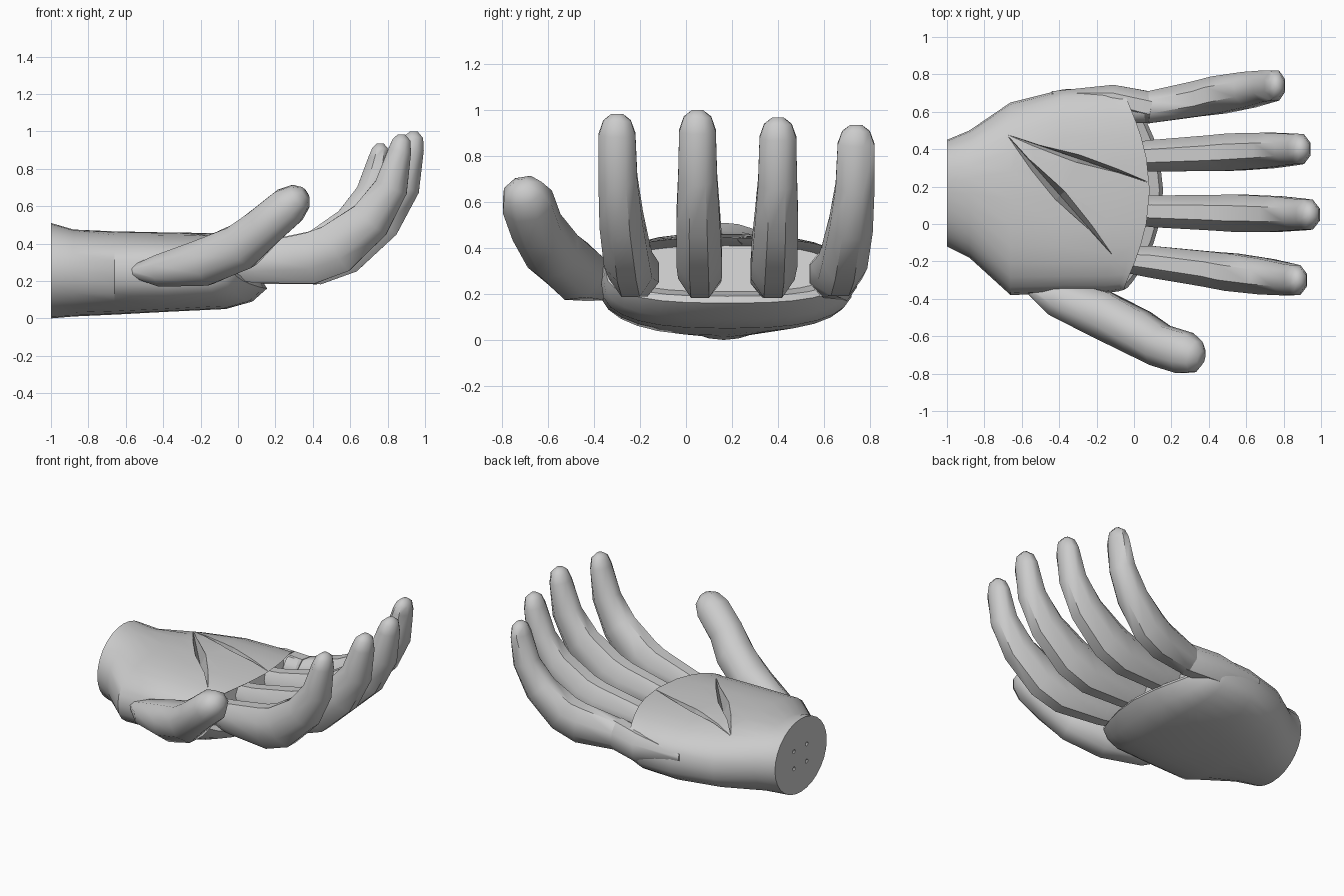
import bpy, bmesh, math
from mathutils import Vector

cube = bpy.data.objects.get("Cube")
if cube:
    bpy.data.objects.remove(cube)

grey = bpy.data.materials.new("plain grey")
grey.use_nodes = True
grey.diffuse_color = (0.6, 0.6, 0.6, 1)
grey.node_tree.nodes["Principled BSDF"].inputs["Base Color"].default_value = (0.6, 0.6, 0.6, 1)


def loft(name, rings, angle=30):
    """Skin a list of equal closed rings and cap both ends."""
    bm = bmesh.new()
    rows = [[bm.verts.new(p) for p in ring] for ring in rings]
    n = len(rows[0])
    for a, b in zip(rows, rows[1:]):
        for i in range(n):
            j = (i + 1) % n
            bm.faces.new((a[i], a[j], b[j], b[i]))
    bm.faces.new(rows[0])
    bm.faces.new(rows[-1])
    bmesh.ops.recalc_face_normals(bm, faces=bm.faces)
    mesh = bpy.data.meshes.new(name)
    bm.to_mesh(mesh)
    bm.free()
    obj = bpy.data.objects.new(name, mesh)
    bpy.context.collection.objects.link(obj)
    mesh.materials.append(grey)
    bpy.ops.object.select_all(action="DESELECT")
    obj.select_set(True)
    bpy.context.view_layer.objects.active = obj
    if angle:
        bpy.ops.object.shade_smooth_by_angle(angle=math.radians(angle))
    return obj


def palm_ring(x, y0, y1, z0, z1, bend=0, power=2.7, n=28):
    """Rounded-box section whose sides sweep back by bend."""
    yc, zc, ry, rz = (y0 + y1) / 2, (z0 + z1) / 2, (y1 - y0) / 2, (z1 - z0) / 2
    ring = []
    for i in range(n):
        a = math.tau * i / n
        c, s = math.cos(a), math.sin(a)
        dy = math.copysign(abs(c) ** (2 / power), c) * ry
        dz = math.copysign(abs(s) ** (2 / power), s) * rz
        ring.append((x - bend * dy * dy - 0.06 * bend * s, yc + dy, zc + dz))
    return ring


def digit(name, path, sides=8):
    """Tapered limb along (centre, width, depth) stations."""
    rings = []
    pts = [Vector(p[0]) for p in path]
    for i, (_, w, d) in enumerate(path):
        t = (pts[min(i + 1, len(pts) - 1)] - pts[max(i - 1, 0)]).normalized()
        side = Vector((0, 1, 0))
        side = (side - t * side.dot(t)).normalized()
        up = t.cross(side)
        ring = []
        for k in range(sides):
            a = math.tau * (k + 0.5) / sides
            ring.append(pts[i] + side * math.cos(a) * w * 0.54 + up * math.sin(a) * d * 0.54)
        rings.append(ring)
    return loft(name, rings, 48)


# Palm and wrist, closed by a shallow hollow where the fingers come out
palm = loft("palm", [
    palm_ring(-1, -0.12, 0.45, 0, 0.51, power=2),
    palm_ring(-0.88, -0.18, 0.5, 0.01, 0.475, power=2.1),
    palm_ring(-0.66, -0.38, 0.65, 0.02, 0.465, power=2.4),
    palm_ring(-0.38, -0.37, 0.72, 0.035, 0.46),
    palm_ring(-0.08, -0.37, 0.73, 0.05, 0.455, 0.25),
    palm_ring(0.05, -0.36, 0.72, 0.09, 0.45, 0.45),
    palm_ring(0.12, -0.35, 0.71, 0.16, 0.445, 0.6),
    palm_ring(0.1, -0.32, 0.68, 0.19, 0.43, 0.6),
    palm_ring(0.03, -0.28, 0.63, 0.21, 0.41, 0.5),
])


def cut(cutter):
    cutter.hide_render = True
    cutter.hide_set(True)
    mod = palm.modifiers.new(cutter.name, "BOOLEAN")
    mod.operation = "DIFFERENCE"
    mod.object = cutter
    mod.solver = "EXACT"


# Long creases across the palm
def crease(name, start, end, width):
    a, b = Vector((*start, 0.5)), Vector((*end, 0.5))
    side = (b - a).cross(Vector((0, 0, 1))).normalized() * width
    mid = a.lerp(b, 0.5)
    deep = Vector((0, 0, -0.12))
    cut(loft(name, [
        [a + side * 0.1, a - side * 0.1, a + deep * 0.7],
        [mid + side, mid - side, mid + deep],
        [b + side * 0.1, b - side * 0.1, b + deep * 0.7],
    ], 0))


crease("upper_crease_cutter", (-0.67, 0.475), (0.07, 0.225), 0.035)
crease("lower_crease_cutter", (-0.67, 0.465), (-0.12, -0.16), 0.05)

# Four small mounting holes in the wrist face
for y in (0.1, 0.24):
    for z in (0.19, 0.31):
        circle = [(y + 0.014 * math.cos(a), z + 0.014 * math.sin(a))
                  for a in (math.tau * k / 10 for k in range(10))]
        cut(loft("wrist_hole_cutter", [[(x, *p) for p in circle] for x in (-1.05, -0.94)], 0))

# Fingers share one curled profile: x, z, width, depth
PROFILE = [
    (-0.05, 0.30, 0.14, 0.18), (0.1, 0.295, 0.17, 0.22), (0.42, 0.325, 0.19, 0.29),
    (0.56, 0.375, 0.2, 0.29), (0.76, 0.53, 0.19, 0.24), (0.88, 0.71, 0.17, 0.19),
    (0.93, 0.91, 0.16, 0.13), (0.94, 0.97, 0.12, 0.1), (0.94, 1.0, 0.05, 0.04),
]
FINGERS = [  # name, root y, tip y, reach, height
    ("index_finger", -0.19, -0.3, 0.93, 0.98),
    ("middle_finger", 0.07, 0.05, 1, 1),
    ("ring_finger", 0.36, 0.4, 0.95, 0.96),
    ("little_finger", 0.61, 0.74, 0.81, 0.92),
]
for name, root, tip, reach, height in FINGERS:
    path = []
    for x, z, w, d in PROFILE:
        y = root + (tip - root) * min(1, max(0, x * 1.1))
        path.append(((x * reach, y, 0.2 + (z - 0.2) * height), w, d * (0.3 + 0.7 * reach)))
    digit(name, path)

# Thumb sweeping out from the side of the palm
digit("thumb", [
    ((-0.58, -0.33, 0.25), 0.05, 0.05),
    ((-0.42, -0.39, 0.255), 0.2, 0.17),
    ((-0.18, -0.48, 0.3), 0.25, 0.25),
    ((0.02, -0.58, 0.385), 0.24, 0.25),
    ((0.14, -0.65, 0.49), 0.22, 0.22),
    ((0.27, -0.69, 0.6), 0.22, 0.21),
    ((0.33, -0.71, 0.65), 0.17, 0.15),
    ((0.36, -0.72, 0.67), 0.08, 0.07),
])

# Outer pad at the root of the little finger
digit("little_finger_root", [
    ((-0.44, 0.69, 0.29), 0.04, 0.05),
    ((-0.12, 0.67, 0.27), 0.15, 0.2),
    ((0.1, 0.62, 0.29), 0.17, 0.2),
])
